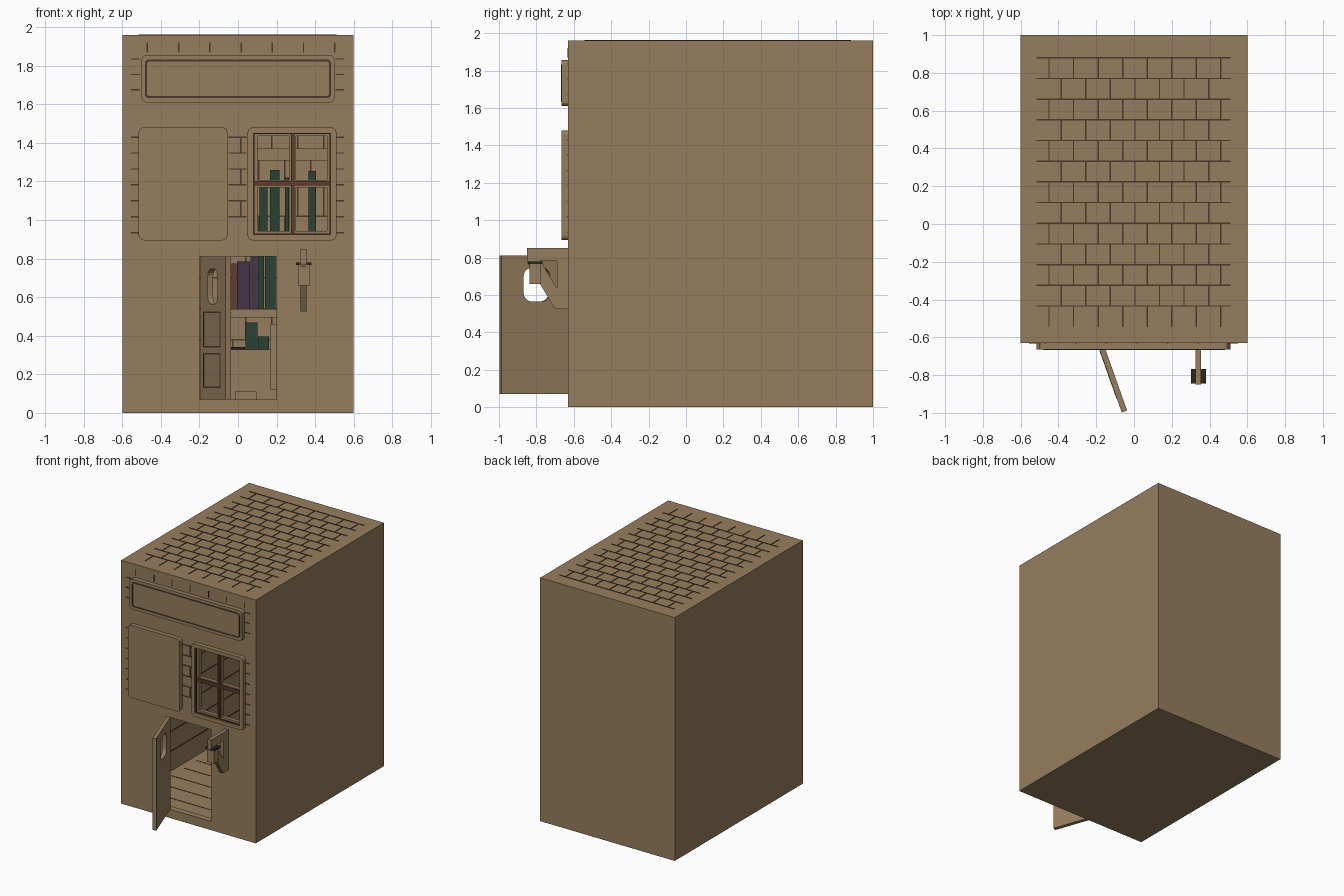
import bpy, bmesh, math
from mathutils import Vector

if "Cube" in bpy.data.objects:
    bpy.data.objects.remove(bpy.data.objects["Cube"])


def material(name, rgb):
    m = bpy.data.materials.new(name)
    m.diffuse_color = (*rgb, 1)
    m.use_nodes = True
    m.node_tree.nodes["Principled BSDF"].inputs["Base Color"].default_value = m.diffuse_color
    return m


TAN = material("tan", (0.305, 0.207, 0.111))
GROOVE = material("groove_brown", (0.07, 0.038, 0.024))
RED = material("red_brown", (0.12, 0.047, 0.026))
GREEN = material("dark_green", (0.024, 0.052, 0.036))
PURPLE = material("dark_purple", (0.061, 0.032, 0.07))
DARK = material("dark_iron", (0.026, 0.017, 0.012))


def finish(name, bm, mat):
    bmesh.ops.remove_doubles(bm, verts=bm.verts, dist=1e-5)
    bmesh.ops.recalc_face_normals(bm, faces=bm.faces)
    me = bpy.data.meshes.new(name)
    bm.to_mesh(me)
    bm.free()
    if mat:
        me.materials.append(mat)
    ob = bpy.data.objects.new(name, me)
    bpy.context.collection.objects.link(ob)
    return ob


def boxes(name, items, mat):
    """One object from boxes given as (x0, x1, y0, y1, z0, z1)."""
    bm = bmesh.new()
    for x0, x1, y0, y1, z0, z1 in items:
        vs = bmesh.ops.create_cube(bm, size=1)["verts"]
        for v in vs:
            v.co = Vector((x1 if v.co.x > 0 else x0,
                           y1 if v.co.y > 0 else y0,
                           z1 if v.co.z > 0 else z0))
    me = bpy.data.meshes.new(name)
    bm.to_mesh(me)
    bm.free()
    if mat:
        me.materials.append(mat)
    ob = bpy.data.objects.new(name, me)
    bpy.context.collection.objects.link(ob)
    return ob


def rrect(a0, a1, b0, b1, r=0.0, n=4):
    """Rectangle outline with rounded corners."""
    if r == 0:
        return [(a0, b0), (a1, b0), (a1, b1), (a0, b1)]
    corners = [(a1 - r, b1 - r, 0), (a0 + r, b1 - r, 90),
               (a0 + r, b0 + r, 180), (a1 - r, b0 + r, 270)]
    return [(cx + r * math.cos(math.radians(s + 90 * i / n)),
             cy + r * math.sin(math.radians(s + 90 * i / n)))
            for cx, cy, s in corners for i in range(n + 1)]


def plate(name, loops, lo, hi, mat, axis="y"):
    """Extruded outline with holes, filling lo..hi along the axis."""
    cu = bpy.data.curves.new(name + "_outline", "CURVE")
    cu.dimensions = "2D"
    cu.fill_mode = "BOTH"
    cu.extrude = (hi - lo) / 2
    for loop in loops:
        sp = cu.splines.new("POLY")
        sp.points.add(len(loop) - 1)
        for p, (a, b) in zip(sp.points, loop):
            p.co = (a, b, 0, 1)
        sp.use_cyclic_u = True
    tmp = bpy.data.objects.new(name + "_outline", cu)
    bpy.context.collection.objects.link(tmp)
    dg = bpy.context.evaluated_depsgraph_get()
    me = bpy.data.meshes.new_from_object(tmp.evaluated_get(dg))
    bm = bmesh.new()
    bm.from_mesh(me)
    bpy.data.objects.remove(tmp)
    bpy.data.meshes.remove(me)
    mid = (lo + hi) / 2
    for v in bm.verts:
        a, b, c = v.co
        v.co = (a, mid - c, b) if axis == "y" else (mid + c, a, b)
    for f in bm.faces:
        f.material_index = 0
        f.smooth = False
    return finish(name, bm, mat)


# Hollow building with door and window openings
body = boxes("building", [(-0.6, 0.6, -0.63, 1, 0, 1.96)], TAN)
cutters = [("room_cutter", (-0.55, 0.55, -0.58, 0.95, 0.06, 1.9)),
           ("door_cutter", (-0.2, 0.2, -0.7, -0.5, 0.07, 0.81)),
           ("window_cutter", (0.08, 0.48, -0.7, -0.5, 0.925, 1.45))]
for cname, dims in cutters:
    cut = boxes(cname, [dims], None)
    cut.hide_render = True
    cut.hide_viewport = True
    mod = body.modifiers.new(cname, "BOOLEAN")
    mod.operation = "DIFFERENCE"
    mod.solver = "EXACT"
    mod.object = cut

# Roof tile joints
T, W = 0.003, 0.0035
tiles = []
for r in range(13):
    y = 0.88 - r * 0.1095
    tiles.append((-0.515, 0.51, y - W, y + W, 1.957, 1.96 + T))
    for i in range(8 - r % 2):
        x = -0.45 + 0.13 * i + 0.065 * (r % 2)
        tiles.append((x - W, x + W, y - 0.11, y, 1.957, 1.96 + T))
boxes("roof_tile_joints", tiles, GROOVE)

# Brick joints showing around the front panels
joints = []
F0, F1 = -0.63 - T, -0.627
for i in range(7):
    x = -0.47 + 0.162 * i
    joints.append((x - W, x + W, F0, F1, 1.87, 1.92))
rows = [1.835, 1.755, 1.675] + [1.43 - 0.0825 * i for i in range(7)]
for z in rows:
    for x0, x1 in ((-0.555, -0.51), (0.505, 0.55)):
        joints.append((x0, x1, F0, F1, z - W, z + W))
for i in range(6):
    z = 1.43 - 0.0825 * i
    joints.append((-0.05, 0.045, F0, F1, z - W, z + W))
    if i % 2 == 0:
        joints.append((0.01, 0.017, F0, F1, z - 0.0825, z))
boxes("front_brick_joints", joints, GROOVE)

# Joints on the inner walls and floor planks
inner = []
for r in range(10):
    z = 0.22 + 0.16 * r
    inner.append((-0.55, 0.55, 0.947, 0.95, z - W, z + W))
    for s in (-1, 1):
        inner.append((*sorted((s * 0.547, s * 0.551)), -0.5, 0.9, z - W, z + W))
    for i in range(8):
        x = -0.5 + 0.135 * i + 0.067 * (r % 2)
        inner.append((x - W, x + W, 0.947, 0.95, z - 0.16, z))
for i in range(8):
    y = -0.45 + 0.16 * i
    inner.append((-0.5, 0.5, y - W, y + W, 0.059, 0.062))
boxes("inner_joints", inner, GROOVE)

# Sign board with a dark inlaid border
plate("sign_board", [rrect(-0.5, 0.5, 1.61, 1.855, 0.025)], -0.665, -0.628, TAN)
plate("sign_border", [rrect(-0.482, 0.482, 1.632, 1.833, 0.02),
                      rrect(-0.472, 0.472, 1.642, 1.823, 0.015)], -0.667, -0.66, GROOVE)

# Blank shutter panel
plate("shutter_panel", [rrect(-0.515, -0.055, 0.895, 1.48, 0.025)], -0.665, -0.628, TAN)

# Window frame, sash and glazing bars
plate("window_frame", [rrect(0.05, 0.51, 0.895, 1.48, 0.025),
                       rrect(0.08, 0.48, 0.925, 1.45)], -0.665, -0.628, TAN)
panes = [rrect(a, b, c, d) for a, b in ((0.102, 0.266), (0.302, 0.462))
         for c, d in ((0.942, 1.168), (1.208, 1.435))]
plate("window_sash", [rrect(0.08, 0.48, 0.925, 1.45)] + panes, -0.64, -0.61, TAN)
boxes("glazing_bars", [(0.276, 0.292, -0.65, -0.638, 0.927, 1.448),
                       (0.082, 0.478, -0.652, -0.638, 1.18, 1.202)], RED)
boxes("window_edge_lines", [(0.08, 0.48, -0.655, -0.645, 0.925, 0.93),
                            (0.08, 0.48, -0.655, -0.645, 1.445, 1.45),
                            (0.08, 0.085, -0.655, -0.645, 0.925, 1.45),
                            (0.475, 0.48, -0.655, -0.645, 0.925, 1.45)], GROOVE)

# Open door, hinged on its left edge
door_parts = [
    plate("door", [rrect(0, 0.39, 0.07, 0.81),
                   rrect(0.113, 0.263, 0.565, 0.745, 0.045, 5)], 0, 0.03, TAN)]
for nm, z0, z1 in (("upper", 0.34, 0.525), ("lower", 0.13, 0.31)):
    door_parts.append(plate("door_panel_line_" + nm,
                            [rrect(0.045, 0.315, z0, z1),
                             rrect(0.055, 0.305, z0 + 0.006, z1 - 0.006)],
                            -0.002, 0.002, GROOVE))
for ob in door_parts:
    ob.location = (-0.195, -0.63, 0)
    ob.rotation_euler = (0, 0, math.radians(-70.5))

# Wall bracket with hanging lantern
plate("lantern_bracket", [[(-0.85, 0.85), (-0.628, 0.85), (-0.628, 0.525),
                           (-0.70, 0.525), (-0.85, 0.775)],
                          [(-0.78, 0.785), (-0.69, 0.785), (-0.69, 0.635)]],
      0.325, 0.355, TAN, axis="x")
boxes("lantern", [(0.31, 0.374, -0.838, -0.774, 0.66, 0.766)], TAN)
boxes("lantern_cap", [(0.302, 0.382, -0.845, -0.767, 0.766, 0.78)], DARK)

# Bookcase on the back wall
boxes("bookcase", [(-0.5, 0.5, 0.76, 0.95, 0.06, 0.33),
                   (-0.5, 0.5, 0.76, 0.95, 0.495, 0.54),
                   (-0.5, 0.5, 0.76, 0.95, 0.9, 0.94),
                   (-0.5, 0.5, 0.76, 0.95, 1.31, 1.37)], TAN)
boxes("stool", [(-0.015, 0.095, 0.6, 0.7, 0.06, 0.11)], TAN)
boxes("cabinet", [(0.165, 0.3, 0.55, 0.72, 0.12, 0.46)], TAN)


def books(name, items, mat):
    boxes(name, [(x0, x1, 0.79, 0.93, z0, z1) for x0, x1, z0, z1 in items], mat)


books("green_books", [(0.103, 0.136, 0.54, 0.83), (0.14, 0.195, 0.54, 0.82),
                      (0.04, 0.1, 0.33, 0.47), (0.103, 0.162, 0.33, 0.395),
                      (0.112, 0.152, 0.94, 1.18), (0.165, 0.215, 0.94, 1.26),
                      (0.245, 0.265, 0.94, 1.22), (0.365, 0.405, 0.94, 1.255)], GREEN)
books("purple_books", [(-0.005, 0.062, 0.54, 0.785), (0.066, 0.1, 0.54, 0.83)], PURPLE)
books("brown_books", [(-0.035, -0.008, 0.54, 0.775)], RED)
books("flat_book", [(-0.04, 0.037, 0.33, 0.342)], DARK)
